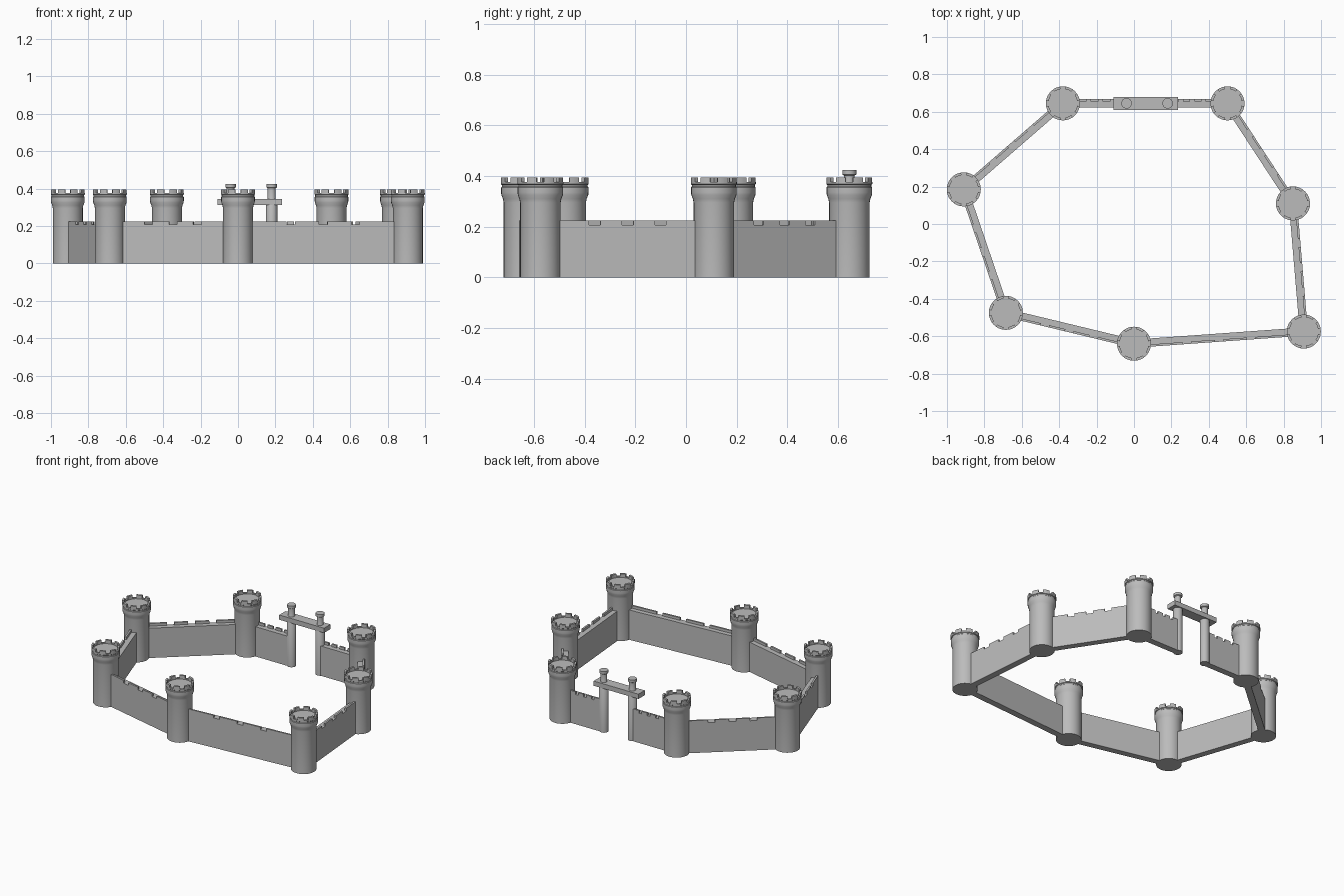
import bpy, bmesh
from math import sin, cos, tau, atan2, radians
from mathutils import Matrix, Vector

cube = bpy.data.objects.get("Cube")
if cube:
    bpy.data.objects.remove(cube)

stone = bpy.data.materials.new("grey_stone")
stone.use_nodes = True
GREY = (0.5, 0.5, 0.5, 1)
stone.diffuse_color = GREY
stone.node_tree.nodes["Principled BSDF"].inputs["Base Color"].default_value = GREY


def finish(name, bm, smooth=False):
    bmesh.ops.recalc_face_normals(bm, faces=bm.faces)
    mesh = bpy.data.meshes.new(name)
    bm.to_mesh(mesh)
    bm.free()
    mesh.materials.append(stone)
    ob = bpy.data.objects.new(name, mesh)
    bpy.context.collection.objects.link(ob)
    if smooth:
        bpy.ops.object.select_all(action='DESELECT')
        ob.select_set(True)
        bpy.context.view_layer.objects.active = ob
        bpy.ops.object.shade_smooth_by_angle(angle=radians(35))
    return ob


def box(bm, lo, hi, frame=Matrix()):
    lo, hi = Vector(lo), Vector(hi)
    size = Matrix.Diagonal((*(hi - lo), 1))
    bmesh.ops.create_cube(bm, size=1, matrix=frame @ Matrix.Translation((lo + hi) / 2) @ size)


def lathe(bm, profile, x, y, n=32):
    # Profile runs from the bottom to the top as (radius, height)
    rings = [[bm.verts.new((x + r * cos(tau * i / n), y + r * sin(tau * i / n), z))
              for i in range(n)] for r, z in profile]
    for a, b in zip(rings, rings[1:]):
        for i in range(n):
            j = (i + 1) % n
            bm.faces.new((a[i], a[j], b[j], b[i]))
    bm.faces.new(rings[0])
    bm.faces.new(rings[-1])


def arc_block(bm, x, y, r0, r1, z0, z1, mid, span, steps=4):
    # Curved block following the tower rim
    rows = []
    for i in range(steps + 1):
        a = mid + span * (i / steps - 0.5)
        rows.append([bm.verts.new((x + r * cos(a), y + r * sin(a), z))
                     for r, z in ((r0, z0), (r1, z0), (r1, z1), (r0, z1))])
    for p, q in zip(rows, rows[1:]):
        for k in range(4):
            m = (k + 1) % 4
            bm.faces.new((p[k], p[m], q[m], q[k]))
    bm.faces.new(rows[0])
    bm.faces.new(rows[-1])


# Towers, counter-clockwise from the back left one
TOWERS = [(-0.38, 0.645), (-0.91, 0.185), (-0.685, -0.475), (0, -0.64),
          (0.908, -0.575), (0.85, 0.11), (0.5, 0.645)]
SHAFT = [(0.08, 0), (0.08, 0.295), (0.083, 0.31), (0.089, 0.325), (0.09, 0.335),
         (0.09, 0.355), (0.087, 0.358), (0.087, 0.365), (0.091, 0.368),
         (0.091, 0.377), (0.078, 0.377), (0.078, 0.37)]
MERLONS = 8
for k, (x, y) in enumerate(TOWERS):
    bm = bmesh.new()
    lathe(bm, SHAFT, x, y)
    finish(f"tower_{k + 1}", bm, True)
    bm = bmesh.new()
    for i in range(MERLONS):
        arc_block(bm, x, y, 0.077, 0.091, 0.37, 0.395,
                  tau * (i + 0.5) / MERLONS, 0.58 * tau / MERLONS)
    finish(f"tower_merlons_{k + 1}", bm, True)

WALK, TOP, HALF, PARAPET = 0.207, 0.225, 0.022, 0.012


def wall(name, start, end, first, last, gap):
    # Local x runs along the wall; the parapet stands on the outer side (-y)
    a, b = Vector((*start, 0)), Vector((*end, 0))
    d = b - a
    frame = Matrix.Translation(a) @ Matrix.Rotation(atan2(d.y, d.x), 4, 'Z')
    length = d.length
    bm = bmesh.new()
    box(bm, (0, -HALF, 0), (length, HALF, WALK), frame)
    gaps = [length * (first + (last - first) * i / 2) for i in range(3)]
    begins = [0] + [g + gap / 2 for g in gaps]
    ends = [g - gap / 2 for g in gaps] + [length]
    for s, e in zip(begins, ends):
        box(bm, (s, -HALF, WALK), (e, PARAPET - HALF, TOP), frame)
    finish(name, bm)


# Curtain walls between neighbouring towers
for k in range(len(TOWERS) - 1):
    wall(f"curtain_wall_{k + 1}", TOWERS[k], TOWERS[k + 1], 0.31, 0.69, 0.045)

# Short walls from the back towers to the gate posts
POSTS = (-0.04, 0.18)
GATE_Y = 0.645
wall("gate_wall_left", TOWERS[-1], (POSTS[1], GATE_Y), 0.4, 0.78, 0.022)
wall("gate_wall_right", (POSTS[0], GATE_Y), TOWERS[0], 0.22, 0.6, 0.022)

# Gate posts with caps, and the beam across them
POST = [(0.03, 0), (0.03, 0.32), (0.021, 0.335), (0.021, 0.402),
        (0.028, 0.406), (0.028, 0.424)]
for side, x in zip(("right", "left"), POSTS):
    bm = bmesh.new()
    lathe(bm, POST, x, GATE_Y, 24)
    finish(f"gate_post_{side}", bm, True)
bm = bmesh.new()
box(bm, (-0.11, 0.61, 0.312), (0.235, 0.68, 0.345))
finish("gate_beam", bm)
